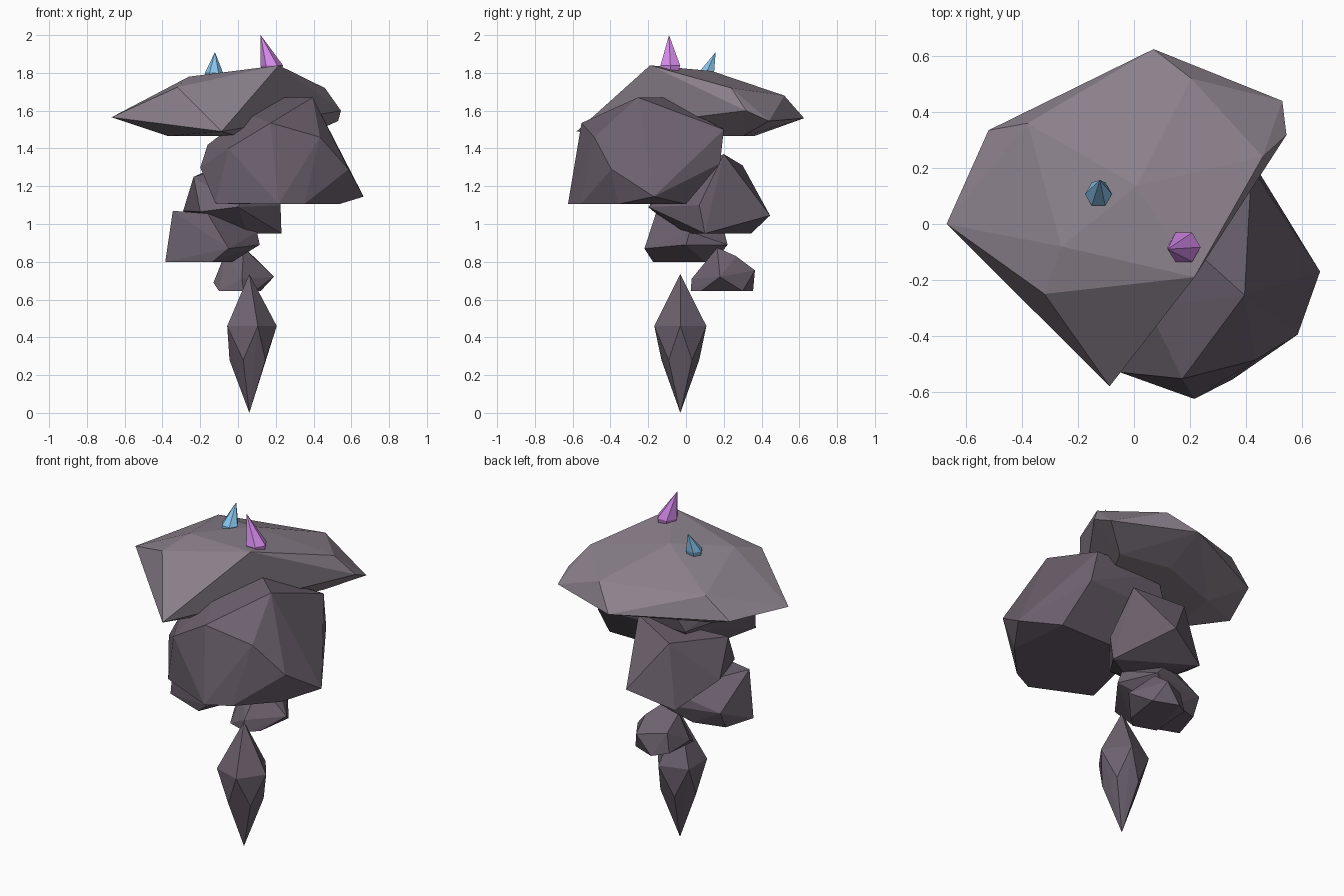
import bpy, bmesh
from math import cos, sin, tau


def material(name, rgb):
    m = bpy.data.materials.new(name)
    m.diffuse_color = (*rgb, 1)
    return m


CAP = material("pale_stone", (0.26, 0.22, 0.26))
STONE = material("dark_stone", (0.15, 0.12, 0.155))
VIOLET = material("violet_crystal", (0.68, 0.26, 0.85))
BLUE = material("blue_crystal", (0.25, 0.56, 0.85))


def hull(name, points, mat):
    """Faceted solid: convex hull of a few corner points."""
    bm = bmesh.new()
    for p in points:
        bm.verts.new(p)
    r = bmesh.ops.convex_hull(bm, input=bm.verts[:])
    junk = {g for g in r["geom_interior"] + r["geom_unused"]
            if isinstance(g, bmesh.types.BMVert) and g.is_valid}
    bmesh.ops.delete(bm, geom=list(junk), context='VERTS')
    bmesh.ops.recalc_face_normals(bm, faces=bm.faces[:])
    mesh = bpy.data.meshes.new(name)
    bm.to_mesh(mesh)
    bm.free()
    mesh.materials.append(mat)
    bpy.context.collection.objects.link(bpy.data.objects.new(name, mesh))


def crystal(name, sides, rings, tips, mat):
    """Pointed crystal: rings of (x, y, z, radius) plus tip points.
    A negative radius turns the ring by half a turn."""
    pts = [(x + r * cos(tau * i / sides), y + r * sin(tau * i / sides), z)
           for x, y, z, r in rings for i in range(sides)]
    hull(name, pts + tips, mat)


# Broad slab on top
hull("top_slab", [
    (-.67, 0, 1.565), (-.52, .335, 1.565), (.07, .625, 1.56), (.53, .44, 1.545),
    (.545, .318, 1.60), (.46, .24, 1.72), (.205, .52, 1.68), (-.38, .36, 1.69),
    (.01, .136, 1.81), (-.26, -.08, 1.78), (.216, -.19, 1.84),
    (-.32, -.25, 1.725), (-.087, -.58, 1.49),
    (-.37, -.12, 1.465), (-.33, .22, 1.465), (.05, .36, 1.465),
    (.35, .3, 1.465), (0, -.35, 1.465)], CAP)

# Large boulder under the slab
hull("main_boulder", [
    (.665, -.17, 1.145), (.585, -.395, 1.29), (.434, -.486, 1.46),
    (.395, -.254, 1.67), (.235, -.11, 1.67), (.05, -.3, 1.58),
    (.173, -.553, 1.535), (-.05, -.53, 1.40), (-.16, -.3, 1.42),
    (-.2, -.36, 1.30), (-.12, -.48, 1.11), (.215, -.625, 1.105),
    (.35, -.557, 1.105), (.535, -.36, 1.105), (.5, 0, 1.105), (0, 0, 1.105),
    (.45, .18, 1.32), (.42, .2, 1.5), (-.1, .15, 1.32), (0, .2, 1.51)], STONE)

# Smaller stones stepping down
hull("middle_stone", [
    (-.235, -.06, 1.25), (-.29, .1, 1.07), (.08, .445, 1.045),
    (-.17, .345, .95), (.05, 0, .95), (.23, .1, .95), (.225, .07, 1.1),
    (-.1, .3, 1.31), (.17, .2, 1.37), (0, -.2, 1.09), (-.2, -.17, 1.065)], STONE)

hull("left_stone", [
    (-.345, -.1, 1.07), (-.385, -.08, .8), (-.135, -.175, .8),
    (-.05, -.22, .87), (.115, 0, .89), (.1, .02, .96), (-.16, -.16, 1.055),
    (.02, .22, .89), (-.05, .2, .97), (-.15, .15, .8), (-.33, .1, .8),
    (-.33, .15, .9), (-.03, .1, .8), (-.2, .1, 1.04)], STONE)

hull("lower_stone", [
    (-.13, .15, .69), (-.1, .07, .645), (-.07, .165, .84), (.03, .165, .875),
    (.08, .265, .83), (.19, .18, .72), (.09, .08, .645), (.03, .025, .645),
    (.02, .03, .71), (.12, .3, .645), (-.02, .355, .645), (.07, .365, .755),
    (-.1, .3, .66), (-.08, .29, .77)], STONE)

# Hanging pointed shard
crystal("hanging_shard", 5, [(.06, -.03, .46, .145), (.06, -.03, .28, -.105)],
        [(.06, -.03, 0), (.06, -.03, .735)], STONE)

# Small crystals on the slab
crystal("violet_crystal", 6, [(.185, -.083, 1.79, .045), (.178, -.083, 1.84, .06)],
        [(.12, -.09, 2.0)], VIOLET)
crystal("blue_crystal", 6, [(-.127, .1, 1.76, .04), (-.127, .107, 1.80, .048)],
        [(-.122, .157, 1.91)], BLUE)
